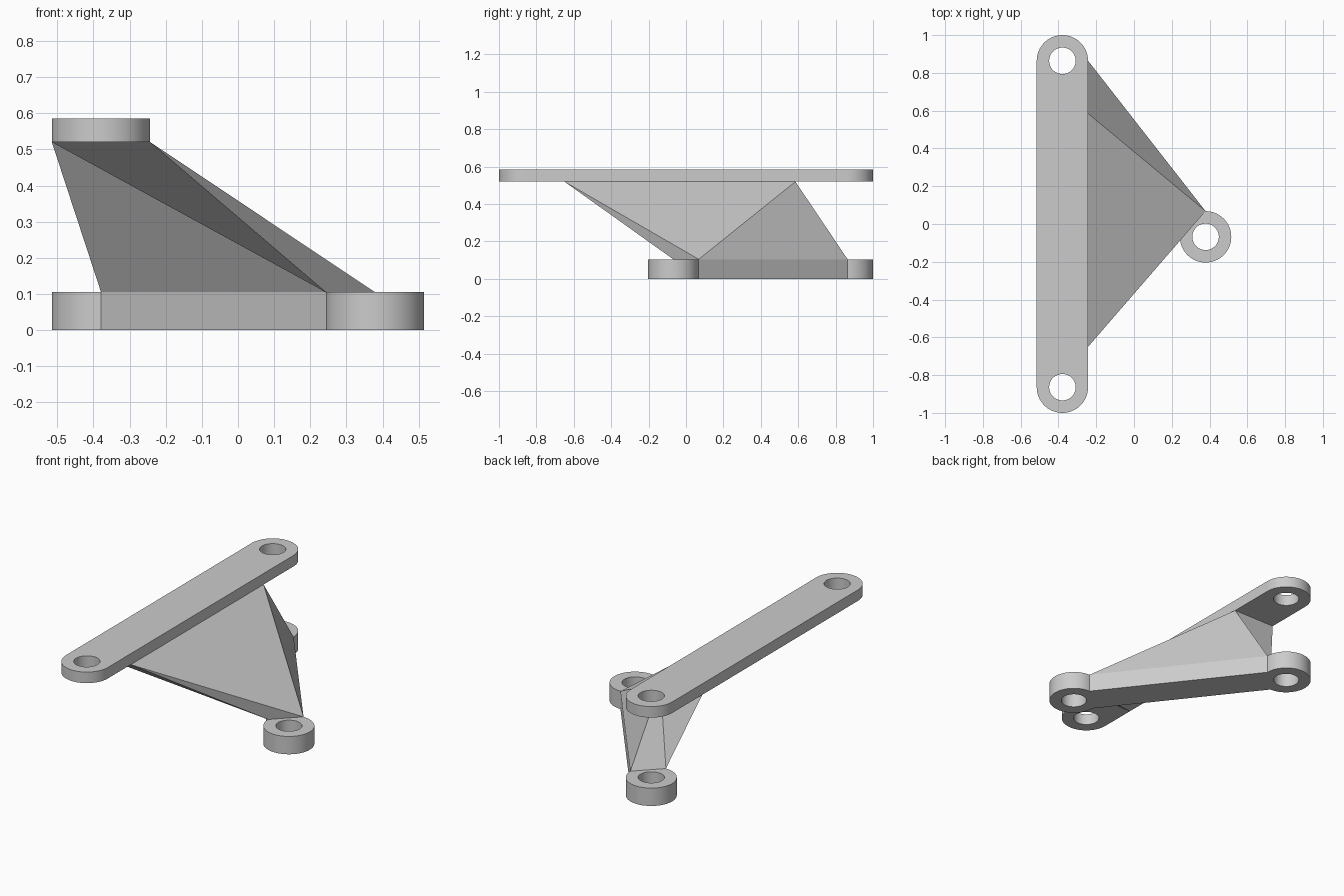
import bpy, bmesh, math

if "Cube" in bpy.data.objects:
    bpy.data.objects.remove(bpy.data.objects["Cube"])

grey = bpy.data.materials.new("light grey")
grey.diffuse_color = (0.6, 0.6, 0.6, 1)
grey.use_nodes = True
grey.node_tree.nodes["Principled BSDF"].inputs["Base Color"].default_value = grey.diffuse_color

R, HOLE = 0.136, 0.07          # lug outer and hole radius
LOW, MID, TOP = 0.105, 0.52, 0.585
LX, LY = -0.379, 0.864         # upper bar holes at (LX, +-LY)
PX, PY = 0.379, -0.068         # free lug on the lower link


def arc(cx, cy, r, a0, a1, n):
    return [(cx + r * math.cos(a0 + (a1 - a0) * i / n),
             cy + r * math.sin(a0 + (a1 - a0) * i / n)) for i in range(n + 1)]


def circle(cx, cy, r, n=64):
    return arc(cx, cy, r, 0, 2 * math.pi, n)[:-1]


def plate(name, loops, z0, z1):
    """Extruded flat outline; loops after the first are holes."""
    cu = bpy.data.curves.new(name, 'CURVE')
    cu.dimensions, cu.fill_mode = '2D', 'BOTH'
    cu.extrude = (z1 - z0) / 2
    for pts in loops:
        sp = cu.splines.new('POLY')
        sp.points.add(len(pts) - 1)
        for p, (x, y) in zip(sp.points, pts):
            p.co = (x, y, 0, 1)
        sp.use_cyclic_u = True
    ob = bpy.data.objects.new(name, cu)
    bpy.context.collection.objects.link(ob)
    ob.location.z = (z0 + z1) / 2
    bpy.ops.object.select_all(action='DESELECT')
    ob.select_set(True)
    bpy.context.view_layer.objects.active = ob
    bpy.ops.object.convert(target='MESH')
    ob = bpy.context.object
    bm = bmesh.new()
    bm.from_mesh(ob.data)
    bmesh.ops.remove_doubles(bm, verts=bm.verts, dist=1e-5)
    bmesh.ops.recalc_face_normals(bm, faces=bm.faces)
    bm.to_mesh(ob.data)
    bm.free()
    ob.data.materials.clear()
    ob.data.materials.append(grey)
    bpy.ops.object.shade_smooth_by_angle(angle=math.radians(30))


# Upper bar with rounded ends and two holes
outline = arc(LX, LY, R, 0, math.pi, 32) + arc(LX, -LY, R, math.pi, 2 * math.pi, 32)
plate("upper_bar", [outline, circle(LX, LY, HOLE), circle(LX, -LY, HOLE)], MID, TOP)

# Lower lugs
plate("rear_lug", [circle(LX, LY, R), circle(LX, LY, HOLE)], 0, LOW)
plate("side_lug", [circle(PX, PY, R), circle(PX, PY, HOLE)], 0, LOW)

# Lower link and twisted web rising to the bar, as one faceted solid
foot = [(LX + R, LY), (LX, LY - R), (PX - R, PY), (PX, PY + R)]
head = [(LX + R, 0.585), (LX - R, 0.585), (LX - R, -0.65), (LX + R, -0.65)]
bm = bmesh.new()
base, mid, top = [[bm.verts.new((x, y, z)) for x, y in pts]
                  for pts, z in ((foot, 0), (foot, LOW), (head, MID))]
bm.faces.new(base)
bm.faces.new(top)
for i in range(4):
    j = (i + 1) % 4
    bm.faces.new((base[i], base[j], mid[j], mid[i]))
    if i == 2:                 # diagonal leans the other way at the side lug
        bm.faces.new((mid[i], mid[j], top[j]))
        bm.faces.new((mid[i], top[j], top[i]))
    elif i == 3:
        bm.faces.new((mid[i], mid[j], top[j]))
        bm.faces.new((mid[i], top[j], top[i]))
    else:
        bm.faces.new((mid[i], mid[j], top[i]))
        bm.faces.new((mid[j], top[j], top[i]))
bmesh.ops.recalc_face_normals(bm, faces=bm.faces)
me = bpy.data.meshes.new("link_web")
bm.to_mesh(me)
bm.free()
me.materials.append(grey)
bpy.context.collection.objects.link(bpy.data.objects.new("link_web", me))
